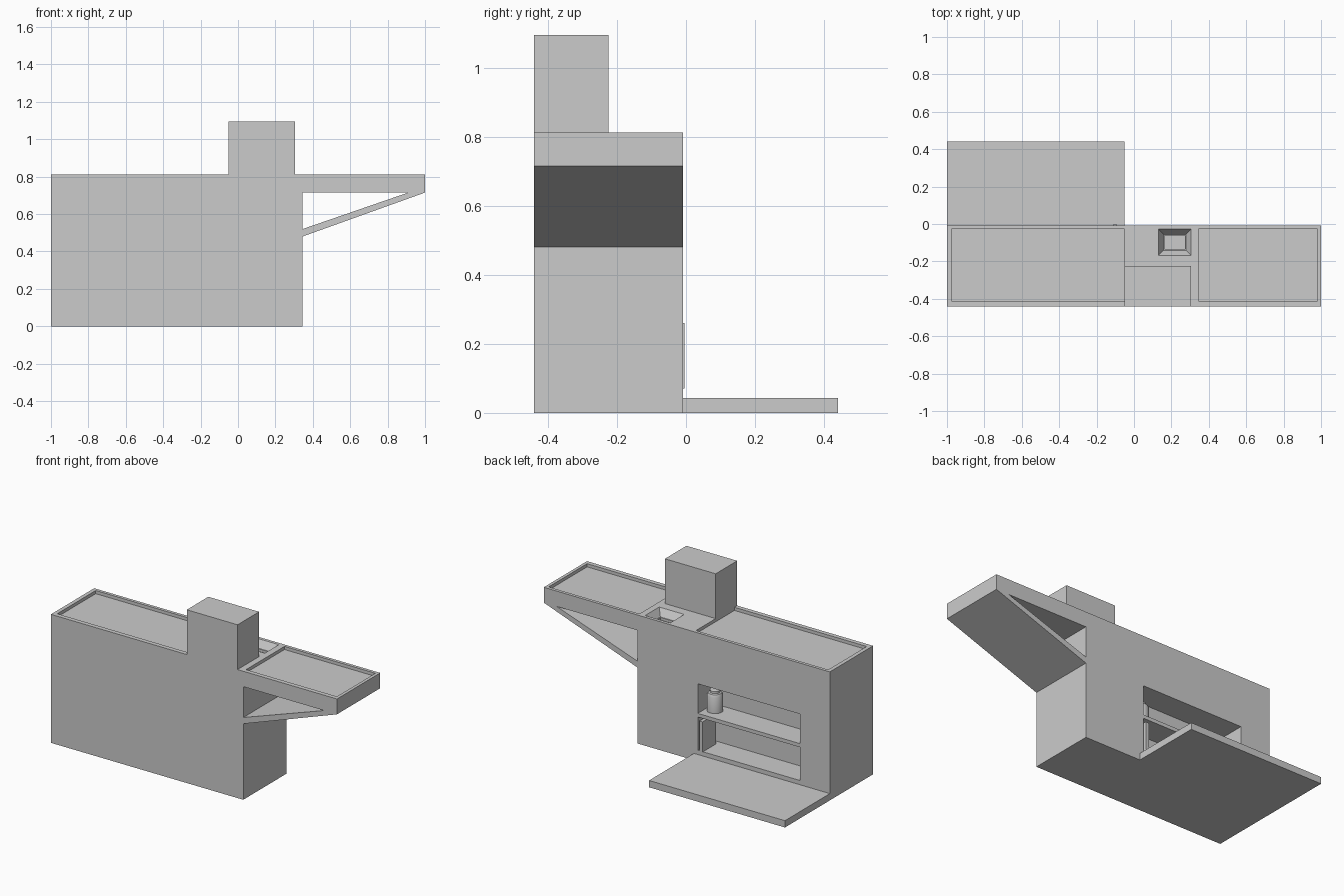
import bpy, bmesh, math

if "Cube" in bpy.data.objects:
    bpy.data.objects.remove(bpy.data.objects["Cube"])

TOP, FRONT, BACK = 0.812, -0.44, -0.008


def finish(name, bm):
    bmesh.ops.recalc_face_normals(bm, faces=bm.faces)
    me = bpy.data.meshes.new(name)
    bm.to_mesh(me)
    bm.free()
    ob = bpy.data.objects.new(name, me)
    bpy.context.collection.objects.link(ob)
    return ob


def loft(name, rings):
    """Closed solid through rings of equal point count."""
    bm = bmesh.new()
    vs = [[bm.verts.new(p) for p in r] for r in rings]
    n = len(vs[0])
    for a, b in zip(vs, vs[1:]):
        for i in range(n):
            j = (i + 1) % n
            bm.faces.new((a[i], a[j], b[j], b[i]))
    bm.faces.new(vs[0])
    bm.faces.new(vs[-1])
    return finish(name, bm)


def rect(x0, x1, y0, y1, z):
    return [(x0, y0, z), (x1, y0, z), (x1, y1, z), (x0, y1, z)]


def box(name, x0, x1, y0, y1, z0, z1):
    return loft(name, [rect(x0, x1, y0, y1, z0), rect(x0, x1, y0, y1, z1)])


def prism(name, profile, y0, y1):
    return loft(name, [[(x, y, z) for x, z in profile] for y in (y0, y1)])


def boolean(ob, other, op='DIFFERENCE'):
    mod = ob.modifiers.new("bool", 'BOOLEAN')
    mod.operation, mod.solver, mod.object = op, 'EXACT', other
    bpy.context.view_layer.objects.active = ob
    bpy.ops.object.modifier_apply(modifier=mod.name)
    bpy.data.objects.remove(other)


# main block with cantilevered counter and slanted brace
body = prism("fireplace_body", [(-1, 0), (0.345, 0), (0.345, 0.48), (1, 0.715),
                                (1, TOP), (-1, TOP)], FRONT, BACK)
boolean(body, prism("brace_gap", [(0.345, 0.52), (0.91, 0.715), (0.345, 0.715)], -0.6, 0.2))

# shallow worktop recesses
for x0, x1 in ((-0.975, -0.05), (0.345, 0.98)):
    boolean(body, box("worktop_recess", x0, x1, -0.412, -0.028, TOP - 0.02, 0.9))

# stepped sink basin
sx0, sx1, sy0, sy1 = 0.13, 0.305, -0.168, -0.028
steps = [(0, 0.9), (0, TOP), (0.027, TOP - 0.045), (0.033, TOP - 0.045), (0.033, TOP - 0.06)]
boolean(body, loft("sink_basin", [rect(sx0 + d, sx1 - d, sy0 + d, sy1 - d, z) for d, z in steps]))

# open niches either side of the shelf
for z0, z1 in ((0.07, 0.28), (0.303, 0.49)):
    boolean(body, box("niche", -0.79, -0.077, -0.17, 0.1, z0, z1))

# chimney
boolean(body, box("chimney", -0.05, 0.305, FRONT, -0.225, 0.75, 1.095), 'UNION')

# terrace slab and upright panel in the lower niche
box("floor_slab", -1, -0.05, BACK, 0.44, 0, 0.043)
box("niche_panel", -0.113, -0.09, -0.14, -0.004, 0.07, 0.26)

# bottle standing on the shelf
profile = [(0.047, 0), (0.047, 0.1), (0.04, 0.115), (0.03, 0.118), (0.03, 0.132), (0.024, 0.136)]
N = 24
bottle = loft("bottle", [[(-0.133 + r * math.cos(2 * math.pi * i / N),
                           -0.1 + r * math.sin(2 * math.pi * i / N), 0.303 + h)
                          for i in range(N)] for r, h in profile])
bpy.ops.object.select_all(action='DESELECT')
bottle.select_set(True)
bpy.context.view_layer.objects.active = bottle
bpy.ops.object.shade_smooth_by_angle(angle=math.radians(30))
